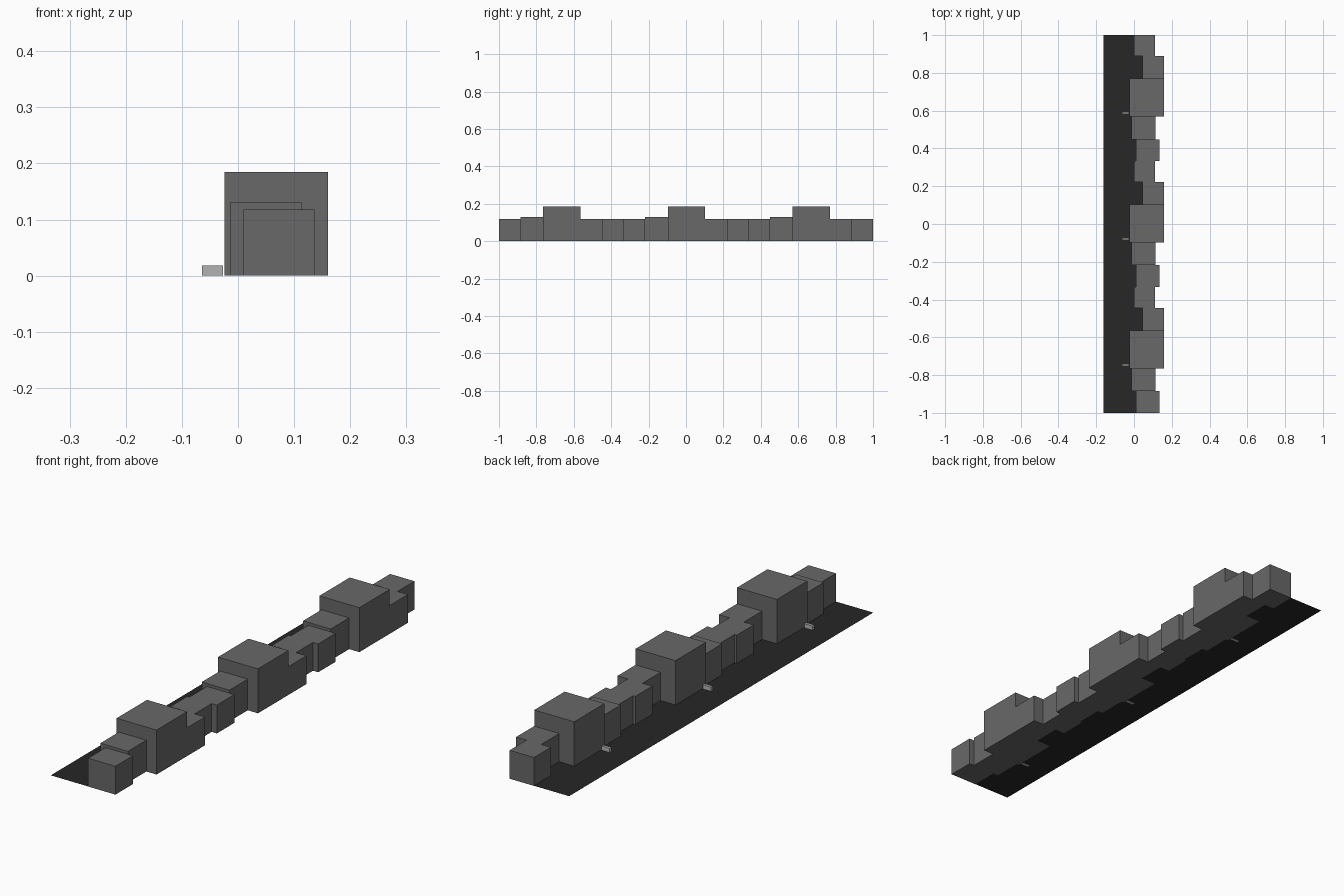
import bpy

if "Cube" in bpy.data.objects:
    bpy.data.objects.remove(bpy.data.objects["Cube"])


def material(name, v):
    m = bpy.data.materials.new(name)
    m.diffuse_color = (v, v, v, 1)
    m.use_nodes = True
    m.node_tree.nodes["Principled BSDF"].inputs["Base Color"].default_value = m.diffuse_color
    return m


block_mat = material("block_grey", 0.14)
ground_mat = material("dark_strip", 0.02)
peg_mat = material("light_grey", 0.45)


def mesh_object(name, verts, faces, mat):
    me = bpy.data.meshes.new(name)
    me.from_pydata(verts, [], faces)
    me.materials.append(mat)
    ob = bpy.data.objects.new(name, me)
    bpy.context.collection.objects.link(ob)
    return ob


def box(name, x0, x1, y0, y1, h, mat):
    verts = [(x, y, z) for z in (0, h)
             for x, y in ((x0, y0), (x1, y0), (x1, y1), (x0, y1))]
    sides = [(i, (i + 1) % 4, (i + 1) % 4 + 4, i + 4) for i in range(4)]
    return mesh_object(name, verts, [(3, 2, 1, 0), (4, 5, 6, 7)] + sides, mat)


# One wall section: name, x range, y range from section start, height
section = [
    ("first_block", 0.010, 0.136, 0.000, 0.115, 0.118),
    ("second_block", -0.014, 0.113, 0.115, 0.236, 0.130),
    ("tower_block", -0.024, 0.160, 0.236, 0.436, 0.185),
    ("setback_block", 0.045, 0.160, 0.436, 0.555, 0.118),
    ("last_block", 0.000, 0.112, 0.555, 2 / 3, 0.118),
]

# Section repeated three times, each with a small peg beside its tower
for k in range(3):
    y = -1 + k * 2 / 3
    for name, x0, x1, y0, y1, h in section:
        box(f"{name}_{k + 1}", x0, x1, y + y0, y + y1, h, block_mat)
    box(f"small_peg_{k + 1}", -0.064, -0.027, y + 0.248, y + 0.260, 0.018, peg_mat)

# Flat dark ground strip, running just under the blocks
mesh_object("ground_strip",
            [(-0.162, -1, 0.0005), (0.05, -1, 0.0005), (0.05, 1, 0.0005), (-0.162, 1, 0.0005)],
            [(0, 1, 2, 3)], ground_mat)
